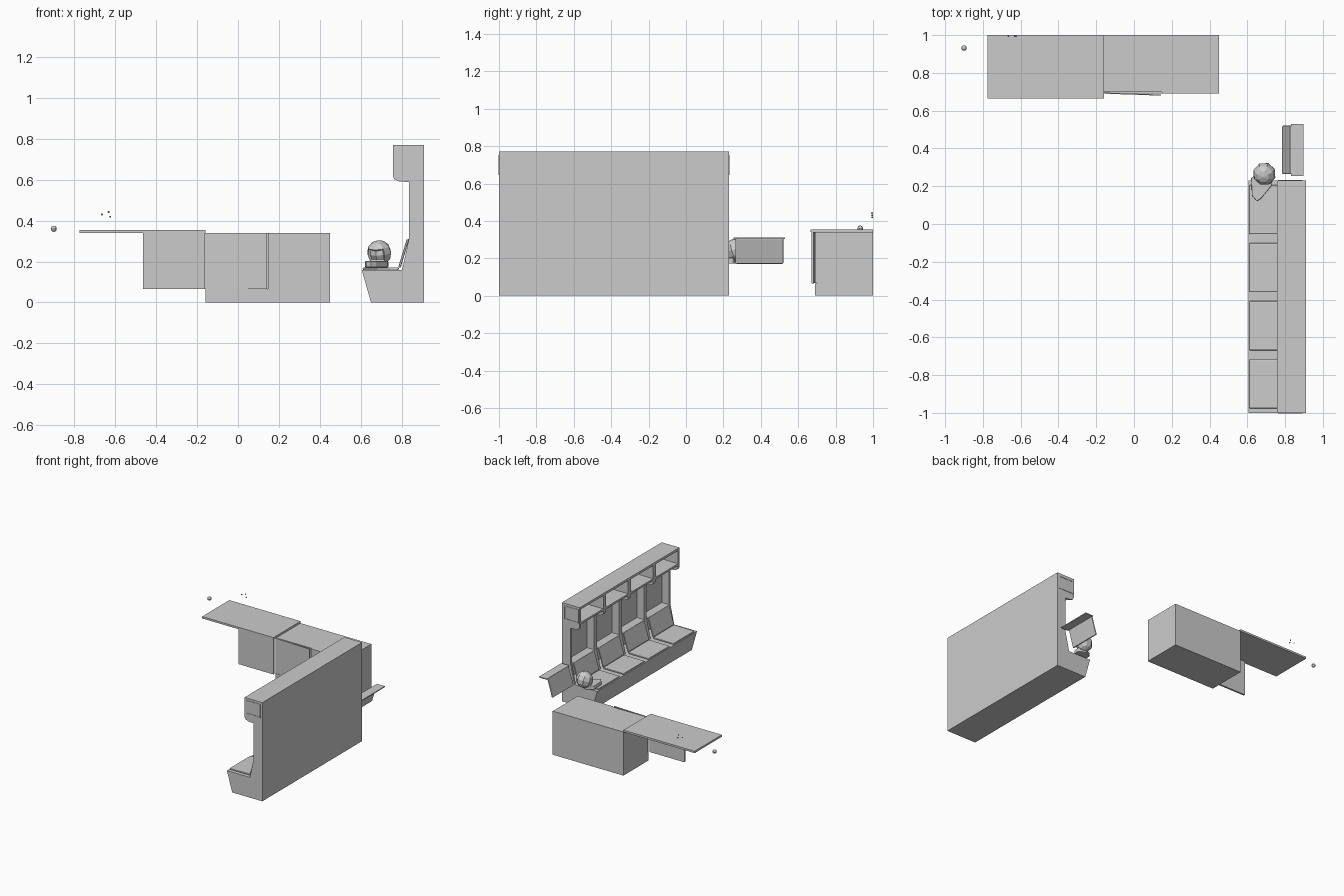
import bpy, bmesh, math
from mathutils import Vector, Matrix

if "Cube" in bpy.data.objects:
    bpy.data.objects.remove(bpy.data.objects["Cube"])


def finish(name, bm, bevel=0.0, segments=2):
    bmesh.ops.recalc_face_normals(bm, faces=bm.faces)
    me = bpy.data.meshes.new(name)
    bm.to_mesh(me)
    bm.free()
    ob = bpy.data.objects.new(name, me)
    bpy.context.collection.objects.link(ob)
    if bevel:
        m = ob.modifiers.new("rounding", "BEVEL")
        m.width = bevel
        m.segments = segments
    return ob


def prism(name, pts, lo, hi, axis="y", bevel=0.0):
    """Extrude an xz profile along y, or an xy profile along z."""
    bm = bmesh.new()
    place = (lambda a, b: (a, lo, b)) if axis == "y" else (lambda a, b: (a, b, lo))
    face = bm.faces.new([bm.verts.new(place(a, b)) for a, b in pts])
    ext = bmesh.ops.extrude_face_region(bm, geom=[face])
    step = Vector((0, hi - lo, 0)) if axis == "y" else Vector((0, 0, hi - lo))
    bmesh.ops.translate(bm, vec=step,
                        verts=[v for v in ext["geom"] if isinstance(v, bmesh.types.BMVert)])
    return finish(name, bm, bevel)


def box(name, x, y, z, bevel=0.0):
    return prism(name, [(x[0], z[0]), (x[1], z[0]), (x[1], z[1]), (x[0], z[1])],
                 y[0], y[1], bevel=bevel)


def ball(name, centre, radius, u=10, v=7):
    bm = bmesh.new()
    bmesh.ops.create_uvsphere(bm, u_segments=u, v_segments=v, radius=radius,
                              matrix=Matrix.Translation(centre))
    return finish(name, bm)


# Bench: four identical open-fronted units side by side
W, WALL, Y0 = 0.3075, 0.016, -1.0
side = [(0.65, 0), (0.91, 0), (0.91, 0.77), (0.757, 0.77), (0.757, 0.615),
        (0.765, 0.602), (0.785, 0.592), (0.835, 0.588), (0.835, 0.31),
        (0.802, 0.158), (0.605, 0.158)]
base = [(0.65, 0), (0.91, 0), (0.91, 0.158), (0.605, 0.158)]
seat_pad = [(0.609, 0.158), (0.785, 0.158), (0.787, 0.172), (0.609, 0.170)]
back_pad = [(0.783, 0.172), (0.795, 0.170), (0.835, 0.305), (0.825, 0.311)]


def back_rest(tag, mid):
    # leaning cushion with the flat ledge behind it
    prism("backrest_cushion" + tag, back_pad, mid - 0.128, mid + 0.128, bevel=0.005)
    box("backrest_ledge" + tag, (0.83, 0.897), (mid - 0.1375, mid + 0.1375), (0.303, 0.310))


for i in range(4):
    a, b = Y0 + i * W, Y0 + (i + 1) * W
    mid, tag = (a + b) / 2, f"_{i + 1}"
    inner = (a + WALL, b - WALL)
    prism("left_wall" + tag, side, a, a + WALL)
    prism("right_wall" + tag, side, b - WALL, b)
    prism("seat_base" + tag, base, *inner)
    box("back_panel" + tag, (0.897, 0.91), inner, (0.158, 0.755))
    box("roof" + tag, (0.757, 0.91), inner, (0.752, 0.77))
    box("locker_shelf" + tag, (0.757, 0.897), inner, (0.635, 0.65))
    prism("seat_cushion" + tag, seat_pad, mid - 0.13, mid + 0.13, bevel=0.006)
    back_rest(tag, mid)

# Detached fifth backrest past the end of the bench
back_rest("_loose", 0.3925)

# Framed panels on the two bench ends
for name, y, out in (("front_end", -1.0, -0.003), ("back_end", 0.23, 0.003)):
    fx, fz, t = (0.763, 0.893), (0.645, 0.752), 0.008
    yy = tuple(sorted((y, y + out)))
    box(name + "_frame_bottom", fx, yy, (fz[0], fz[0] + t))
    box(name + "_frame_top", fx, yy, (fz[1] - t, fz[1]))
    for s, x in (("left", fx[0]), ("right", fx[1] - t)):
        box(name + "_frame_" + s, (x, x + t), yy, (fz[0] + t, fz[1] - t))

# Faceted helmet resting on the last seat, tilted towards the front
bm = bmesh.new()
bmesh.ops.create_uvsphere(bm, u_segments=8, v_segments=6, radius=0.062)
opening = [f for f in bm.faces if f.normal.y < -0.7]
bmesh.ops.inset_region(bm, faces=opening, thickness=0.006, depth=-0.012)
bmesh.ops.transform(bm, verts=bm.verts,
                    matrix=Matrix.Translation((0.69, 0.265, 0.243))
                    @ Matrix.Rotation(math.radians(-20), 4, "Z")
                    @ Matrix.Rotation(math.radians(18), 4, "X"))
finish("helmet_shell", bm)
prism("helmet_collar", [(0.62, 0.245), (0.625, 0.15), (0.65, 0.12), (0.675, 0.137),
                        (0.73, 0.205), (0.735, 0.25), (0.68, 0.28)],
      0.172, 0.202, axis="z", bevel=0.004)

# Counter cabinet: body with a shallow niche behind the ajar door
box("cabinet_body", (-0.16, 0.45), (0.70, 1.0), (0, 0.34))
box("cabinet_plinth", (-0.16, 0.45), (0.69, 0.70), (0, 0.065))
box("cabinet_right_door", (0.147, 0.45), (0.69, 0.70), (0.067, 0.34))

# Middle door, hinged slightly open
door = box("cabinet_ajar_door", (0, 0.303), (-0.004, 0.002), (0.067, 0.34))
door.location = (-0.16, 0.694, 0)
door.rotation_euler.z = math.radians(-2)

# Loose door and worktop to the left of the cabinet
box("loose_door", (-0.465, -0.162), (0.670, 0.684), (0.065, 0.34))
box("worktop", (-0.775, -0.16), (0.665, 1.0), (0.34, 0.355))

# Knob and three small buttons
ball("round_knob", (-0.90, 0.932, 0.36), 0.015)
for i, (x, z) in enumerate(((-0.665, 0.43), (-0.632, 0.442), (-0.625, 0.419))):
    ball(f"button_{i + 1}", (x, 0.995, z), 0.005, 8, 5)
